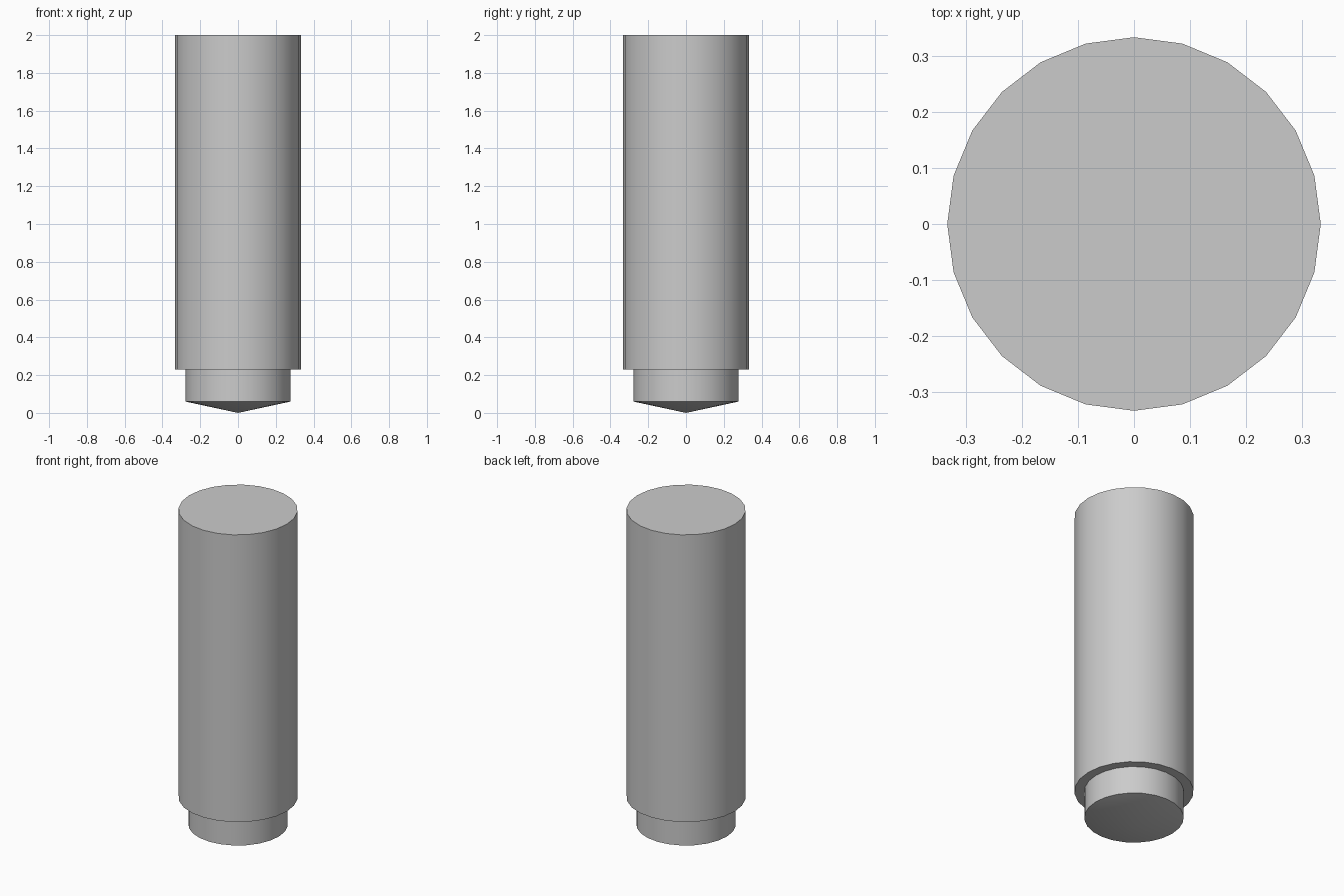
import bpy, bmesh, math

SIDES = 24

cube = bpy.data.objects.get("Cube")
if cube:
    bpy.data.objects.remove(cube, do_unlink=True)

grey = bpy.data.materials.new("light_grey")
grey.use_nodes = True
colour = (0.6, 0.6, 0.6, 1)
grey.diffuse_color = colour
grey.node_tree.nodes["Principled BSDF"].inputs["Base Color"].default_value = colour


def turned(name, profile):
    """Turn (radius, height) points about the z axis; radius 0 makes a tip."""
    bm = bmesh.new()
    rings = []
    for r, z in profile:
        if r == 0:
            rings.append([bm.verts.new((0, 0, z))] * SIDES)
        else:
            angles = [2 * math.pi * i / SIDES for i in range(SIDES)]
            rings.append([bm.verts.new((r * math.cos(a), r * math.sin(a), z)) for a in angles])
    for low, high in zip(rings, rings[1:]):
        for i in range(SIDES):
            j = (i + 1) % SIDES
            corners = dict.fromkeys((low[i], low[j], high[j], high[i]))
            bm.faces.new(list(corners))
    bm.faces.new(rings[-1])  # flat top
    bmesh.ops.recalc_face_normals(bm, faces=bm.faces)
    mesh = bpy.data.meshes.new(name)
    bm.to_mesh(mesh)
    bm.free()
    mesh.materials.append(grey)
    obj = bpy.data.objects.new(name, mesh)
    bpy.context.collection.objects.link(obj)
    bpy.ops.object.select_all(action="DESELECT")
    obj.select_set(True)
    bpy.context.view_layer.objects.active = obj
    bpy.ops.object.shade_smooth_by_angle(angle=math.radians(30))


# Shaft with a shallow conical tip, a narrow neck and a wide body
turned("stepped_pin", [(0, 0), (0.278, 0.06), (0.278, 0.23), (0.333, 0.23), (0.333, 2)])
